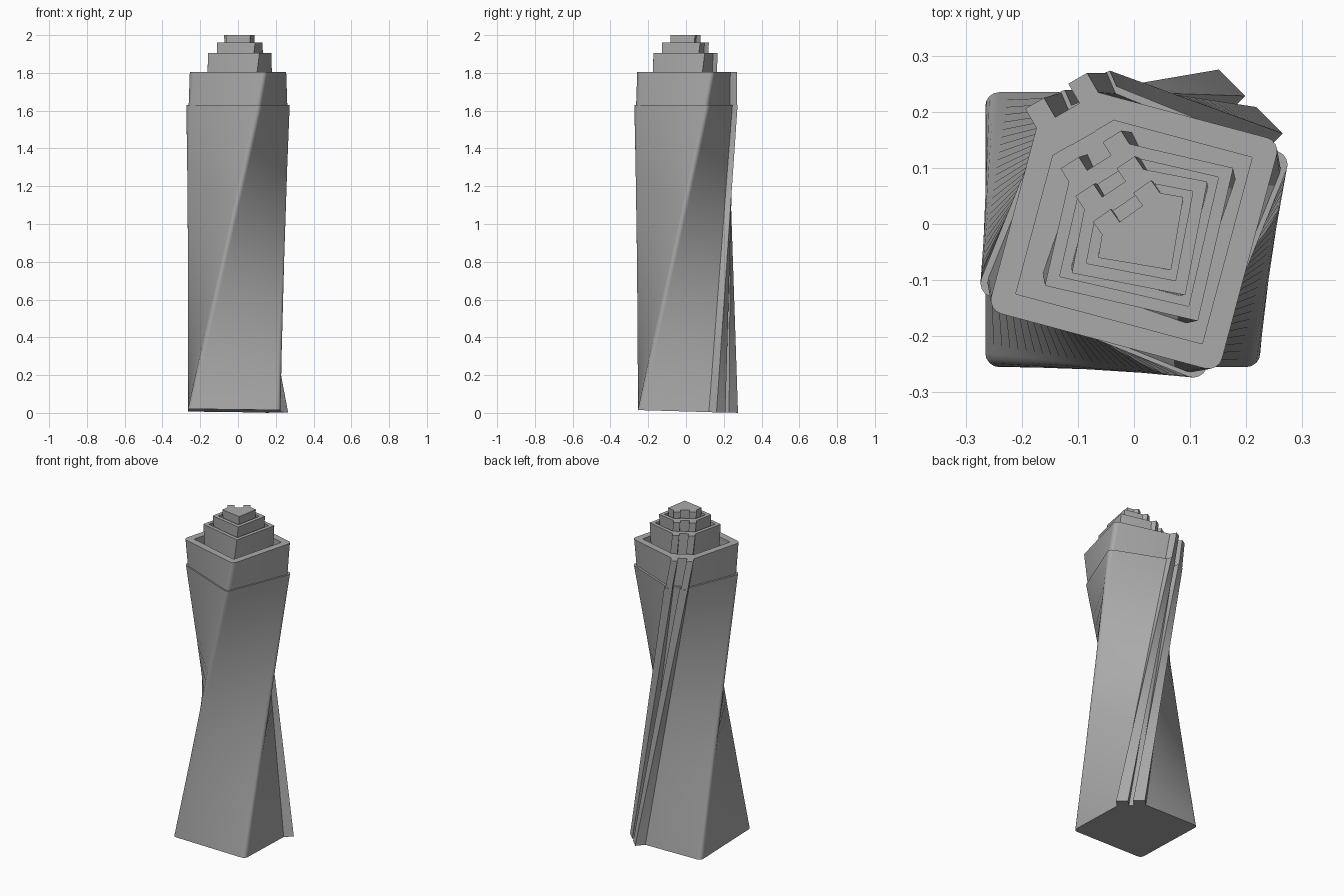
import bpy, bmesh, math
from mathutils import Vector, Matrix

cube = bpy.data.objects.get("Cube")
if cube:
    bpy.data.objects.remove(cube)

# One plain grey for the whole tower
grey = bpy.data.materials.new("concrete_grey")
grey.use_nodes = True
COLOUR = (0.4, 0.4, 0.4, 1)
grey.diffuse_color = COLOUR
grey.node_tree.nodes["Principled BSDF"].inputs["Base Color"].default_value = COLOUR


def arc(cx, cy, r, start, steps=4):
    """Quarter-round corner."""
    angles = [math.radians(start + 90 * i / steps) for i in range(steps + 1)]
    return [Vector((cx + r * math.cos(a), cy + r * math.sin(a))) for a in angles]


def section(half, turn, z, centre=(0, 0), cut=0.09, depth=0.028, gap=0.05, r=0.002):
    """Square plan with one cut corner that carries two fins, turned by an angle."""
    k = half - r
    out, along = Vector((1, 1)).normalized(), Vector((-1, 1)).normalized()
    mid = Vector((half - cut / 2, half - cut / 2))
    wide, narrow = cut / math.sqrt(2), gap / 2
    right = [mid - along * wide, mid - along * wide + out * depth,
             mid - along * narrow + out * depth, mid - along * narrow]
    left = [Vector((p.y, p.x)) for p in reversed(right)]
    pts = arc(-k, -k, r, 180) + arc(k, -k, r, 270) + right + left + arc(-k, k, r, 90)
    spin = Matrix.Rotation(math.radians(turn), 2)
    move = Vector(centre)
    return [Vector((*(spin @ p + move), z)) for p in pts]


def loft(name, rings):
    """Skin a stack of rings and cap both ends."""
    bm = bmesh.new()
    rows = [[bm.verts.new(p) for p in ring] for ring in rings]
    n = len(rows[0])
    for low, high in zip(rows, rows[1:]):
        for i in range(n):
            j = (i + 1) % n
            bm.faces.new((low[i], low[j], high[j], high[i]))
    bm.faces.new(rows[0][::-1])
    bm.faces.new(rows[-1])
    bmesh.ops.recalc_face_normals(bm, faces=bm.faces)
    mesh = bpy.data.meshes.new(name)
    bm.to_mesh(mesh)
    bm.free()
    mesh.materials.append(grey)
    obj = bpy.data.objects.new(name, mesh)
    bpy.context.collection.objects.link(obj)
    bpy.ops.object.select_all(action='DESELECT')
    obj.select_set(True)
    bpy.context.view_layer.objects.active = obj
    bpy.ops.object.shade_smooth_by_angle(angle=math.radians(25))
    return obj


# Shaft: straight rulings between a base plan and a turned top plan
base = section(0.245, 0, 0, (-0.02, -0.01), cut=0.114, depth=0.057, gap=0.028, r=0.025)
for p in base:
    p.z = 0.0105 - 0.013 * p.x - 0.029 * p.y
top = section(0.216, 68, 1.63, cut=0.095, depth=0.03, gap=0.04, r=0.025)
STEPS = 24
loft("twisted_shaft", [[a.lerp(b, s / STEPS) for a, b in zip(base, top)]
                       for s in range(STEPS + 1)])


def tier(name, half, z0, z1, turn0, turn1, centre, rim, floor, r=0.002, depth=0.028):
    """Slightly twisted storey; a rim makes a parapet round a sunken roof."""
    rings = [section(half * 0.97, turn0, z0, centre, r=r, depth=depth),
             section(half, turn1, z1, centre, r=r, depth=depth)]
    if rim:
        rings += [section(half - rim, turn1, z, centre, depth=0.001)
                  for z in (z1, z1 - floor)]
    loft(name, rings)


# Crown and the three stepped storeys above it
tier("crown", 0.213, 1.62, 1.805, 68, 75, (0, -0.003), 0.041, 0.05, r=0.025, depth=0.04)
tier("lower_step", 0.14, 1.74, 1.905, 71, 77, (0.009, -0.005), 0.022, 0.02)
tier("middle_step", 0.103, 1.87, 1.96, 75, 79, (0.01, -0.006), 0.022, 0.015)
tier("top_step", 0.066, 1.93, 2.0, 78, 80.5, (0.012, -0.006), 0, 0)
